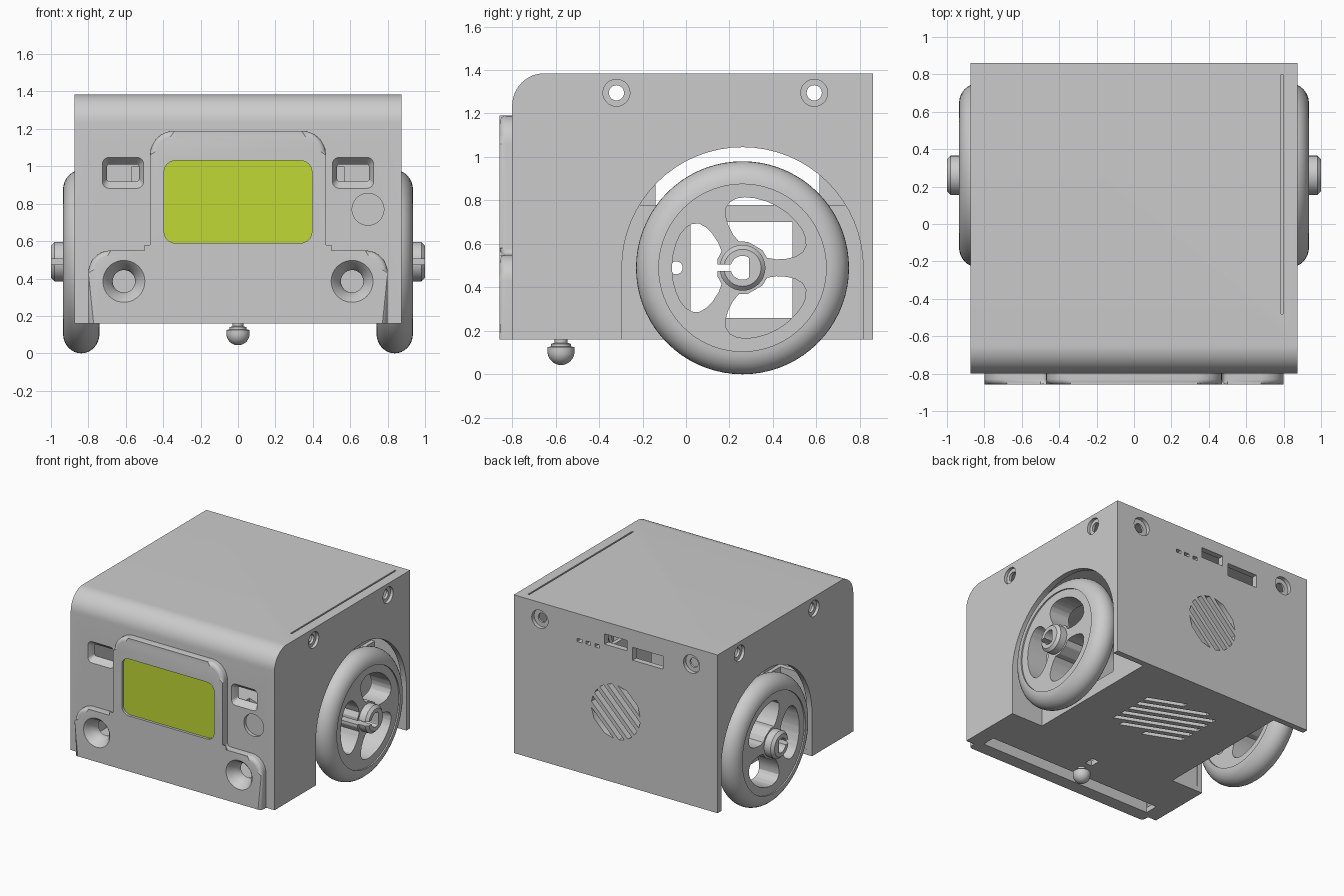
import bpy, bmesh, math
from mathutils import Matrix

if "Cube" in bpy.data.objects:
    bpy.data.objects.remove(bpy.data.objects["Cube"])

def material(name, rgb):
    m = bpy.data.materials.new(name)
    m.diffuse_color = (*rgb, 1)
    m.use_nodes = True
    m.node_tree.nodes["Principled BSDF"].inputs["Base Color"].default_value = m.diffuse_color
    return m

GREY = material("grey plastic", (0.6, 0.6, 0.6))
LIME = material("lime screen", (0.53, 0.69, 0.035))

def finish(name, bm, mat=GREY):
    bmesh.ops.recalc_face_normals(bm, faces=bm.faces[:])
    me = bpy.data.meshes.new(name)
    bm.to_mesh(me)
    bm.free()
    me.materials.append(mat)
    ob = bpy.data.objects.new(name, me)
    bpy.context.collection.objects.link(ob)
    return ob

def place(axis, pos, p):
    return {"x": (pos, p[0], p[1]), "y": (p[0], pos, p[1]), "z": (p[0], p[1], pos)}[axis]

def loft_bm(axis, rings):
    """Solid through outlines [(position, points), ...] along an axis."""
    bm = bmesh.new()
    loops = [[bm.verts.new(place(axis, pos, p)) for p in pts] for pos, pts in rings]
    for a, b in zip(loops, loops[1:]):
        for i in range(len(a)):
            j = (i + 1) % len(a)
            bm.faces.new((a[i], a[j], b[j], b[i]))
    bm.faces.new(loops[0])
    bm.faces.new(loops[-1])
    return bm

def loft(name, axis, rings, mat=GREY):
    return finish(name, loft_bm(axis, rings), mat)

def prism(name, axis, pts, a, b, mat=GREY):
    return loft(name, axis, [(a, pts), (b, pts)], mat)

def rect(x0, x1, y0, y1):
    return [(x0, y0), (x1, y0), (x1, y1), (x0, y1)]

def box(name, x0, x1, y0, y1, z0, z1, mat=GREY):
    return prism(name, "z", rect(x0, x1, y0, y1), z0, z1, mat)

def circle(cx, cy, r, n=40):
    return [(cx + r * math.cos(2 * math.pi * i / n), cy + r * math.sin(2 * math.pi * i / n)) for i in range(n)]

def rounded(corners, n=8):
    """Right-angled outline with (x, y, radius) corners."""
    out = []
    for i, (x, y, r) in enumerate(corners):
        if r == 0:
            out.append((x, y))
            continue
        px, py, _ = corners[i - 1]
        qx, qy, _ = corners[(i + 1) % len(corners)]
        la, lb = math.hypot(px - x, py - y), math.hypot(qx - x, qy - y)
        ax, ay, bx, by = (px - x) / la, (py - y) / la, (qx - x) / lb, (qy - y) / lb
        for k in range(n + 1):
            c, s = 1 - math.cos(k * math.pi / 2 / n), 1 - math.sin(k * math.pi / 2 / n)
            out.append((x + r * (ax * s + bx * c), y + r * (ay * s + by * c)))
    return out

def rrect(cx, cy, w, h, r):
    w, h = w / 2, h / 2
    return rounded([(cx - w, cy - h, r), (cx + w, cy - h, r), (cx + w, cy + h, r), (cx - w, cy + h, r)])

def cut(cutter, *targets):
    for t in targets:
        m = t.modifiers.new("cut", "BOOLEAN")
        m.operation, m.solver, m.object = "DIFFERENCE", "EXACT", cutter
        bpy.context.view_layer.objects.active = t
        bpy.ops.object.modifier_apply(modifier=m.name)
    bpy.data.objects.remove(cutter)

def mirrored(ob, name):
    c = ob.copy()
    c.data = ob.data.copy()
    c.name = name
    c.data.transform(Matrix.Scale(-1, 4, (1, 0, 0)))
    c.data.flip_normals()
    bpy.context.collection.objects.link(c)
    return c

# hollow body shell with rounded front top edge
body = prism("body_shell", "x", rounded([(-.8, .16, 0), (.86, .16, 0), (.86, 1.385, 0), (-.8, 1.385, .15)], 12), -.873, .873)
cut(prism("c", "x", rounded([(-.75, .2, 0), (.815, .2, 0), (.815, 1.34, 0), (-.75, 1.34, .105)], 12), -.83, .83), body)

# raised front bezel with softened front edge
bm = loft_bm("y", [(-.858, outline := rounded([
    (-.8, .16, 0), (.8, .16, 0), (.8, .55, .12), (.47, .55, .03), (.47, 1.19, .13),
    (-.47, 1.19, .13), (-.47, .55, .03), (-.8, .55, .12)])), (-.785, outline)])
edges = [e for e in bm.edges if all(v.co.y < -.85 for v in e.verts) and max(v.co.z for v in e.verts) > .17]
bmesh.ops.bevel(bm, geom=edges, offset=.028, segments=4, profile=.5, affect="EDGES")
bezel = finish("front_bezel", bm)

# screen
cut(prism("c", "y", rrect(0, .81, .79, .44, .06), -.9, -.7), body, bezel)
prism("screen", "y", rrect(0, .81, .79, .44, .06), -.838, -.755, LIME)

# front lamps and window holes
for s in (-1, 1):
    big, mid, small = (circle(s * .61, .385, r) for r in (.112, .095, .06))
    cut(loft("c", "y", [(-.9, big), (-.858, big), (-.84, mid), (-.775, small), (-.7, small)]), body, bezel)
    big, small = rrect(s * .615, .965, .22, .165, .035), rrect(s * .615, .965, .17, .09, .012)
    cut(loft("c", "y", [(-.9, big), (-.8, big), (-.755, small), (-.7, small)]), body)
cut(prism("c", "y", circle(.695, .77, .085), -.9, -.775), body)

# wheel openings
arch = [(-.295, .1), (.815, .1)] + [(.26 + .555 * math.cos(math.pi * i / 32), .49 + .555 * math.sin(math.pi * i / 32)) for i in range(33)]
for s in (-1, 1):
    cut(prism("c", "x", arch, s * .6, s * .95), body)

# stepped screw holes on the sides and the back
for s in (-1, 1):
    for y in (-.32, .59):
        big, small = circle(y, 1.295, .062, 28), circle(y, 1.295, .035, 28)
        cut(loft("c", "x", [(s * .9, big), (s * .85, big), (s * .85, small), (s * .8, small)]), body)
    big, small = circle(s * .65, 1.255, .07, 28), circle(s * .65, 1.255, .035, 28)
    cut(loft("c", "y", [(.9, big), (.83, big), (.83, small), (.77, small)]), body)

# rear ports and small indicator slots
for x, z, w, h in ((-.275, 1.2, .26, .1), (0, 1.25, .19, .08), (.31, 1.18, .04, .025), (.235, 1.18, .04, .025), (.157, 1.18, .04, .025)):
    cut(box("c", x - w / 2, x + w / 2, .78, .9, z - h / 2, z + h / 2), body)

# round rear grille with diagonal slots
q = math.sqrt(.5)
for i in range(6):
    d = (i - 2.5) * .072
    ends = [(a, d + o, math.sqrt(.21 ** 2 - (d + o) ** 2)) for a, o in ((1, -.02), (1, .02), (-1, .02), (-1, -.02))]
    cut(prism("c", "y", [(q * (a * l - w), .71 + q * (a * l + w)) for a, w, l in ends], .78, .9), body)

# slanted floor grille
for i in range(-3, 4):
    y0 = .335 + i * .083
    a, b = max(-.29, (y0 - .58) / .4), min(.29, (y0 - .09) / .4)
    cut(prism("c", "z", [(a, y0 - .4 * a - .02), (b, y0 - .4 * b - .02), (b, y0 - .4 * b + .02), (a, y0 - .4 * a + .02)], .1, .25), body)

# floor openings near the caster and thin slot in the top
cut(box("c", -.75, .75, -.755, -.65, .1, .25), body)
cut(box("c", -.03, .03, -.5, -.42, .1, .25), body)
cut(box("c", .785, .797, -.48, .8, 1.365, 1.42), body)

# inner wheel mounts, well walls and posts
mount = box("right_motor_mount", .57, .6, -.335, .82, .162, .78)
cut(box("c", .5, .7, .02, .49, .26, .7), mount)
cut(prism("c", "x", circle(-.045, .49, .03, 20), .5, .7), mount)
parts = [mount, box("right_well_wall", .6, .84, -.335, -.297, .162, .78),
         box("right_front_post", .53, .57, -.335, -.14, .2, 1.0),
         box("right_back_post", .53, .57, .615, .82, .2, 1.0)]
for p in parts:
    mirrored(p, p.name.replace("right", "left"))

# wheel: lathed tyre, disc and hub
tyre = [(.385 + .105 * math.cos(t), .838 + .0975 * math.sin(t)) for t in (math.pi / 2 - math.pi * i / 16 for i in range(17))]
profile = [(0, 1.0), (.085, 1.0), (.105, .98), (.105, .925), (.385, .925)] + tyre + [(.385, .755), (0, .755)]
bm = bmesh.new()
vs = [bm.verts.new((x, .26 + r, .49)) for r, x in profile]
es = [bm.edges.new(p) for p in zip(vs, vs[1:])]
bmesh.ops.spin(bm, geom=vs + es, cent=(0, .26, .49), axis=(1, 0, 0), angle=2 * math.pi, steps=72, use_duplicate=False)
bmesh.ops.remove_doubles(bm, verts=bm.verts[:], dist=.0005)
wheel = finish("right_wheel", bm)

# three rounded holes between the spokes
half = [(.122, 42), (.122, 22), (.16, 14), (.21, 11.5), (.25, 12), (.285, 14.5), (.308, 19), (.32, 25), (.325, 32), (.325, 40), (.325, 50)]
hole = half + [(.325, 60)] + [(r, 120 - a) for r, a in reversed(half)]
for k in range(3):
    pts = [(.26 + r * math.cos(math.radians(a + 120 * k)), .49 + r * math.sin(math.radians(a + 120 * k))) for r, a in hole]
    cut(prism("c", "x", pts, .7, 1.05), wheel)

# flat-sided axle hole and clamp slot
cut(prism("c", "x", [(min(y, .29), z) for y, z in circle(.26, .49, .055, 30) if y < .3], .7, 1.05), wheel)
cut(box("c", .7, 1.05, .14, .24, .475, .505), wheel)
left_wheel = mirrored(wheel, "left_wheel")

# ball caster under the front
dome = [(.062 * math.cos(t), .105 - .062 * math.sin(t)) for t in (math.pi / 2 * i / 10 for i in range(10))]
rings = [(.2, .03), (.145, .03), (.14, .045), (.128, .045), (.125, .062)] + [(z, r) for r, z in dome]
caster = loft("ball_caster", "z", [(z, circle(0, -.575, r, 32)) for z, r in rings])

# smooth rounded surfaces, keep edges sharp
for ob in (body, bezel, wheel, left_wheel, caster):
    bpy.ops.object.select_all(action="DESELECT")
    ob.select_set(True)
    bpy.context.view_layer.objects.active = ob
    bpy.ops.object.shade_smooth_by_angle(angle=math.radians(30))
